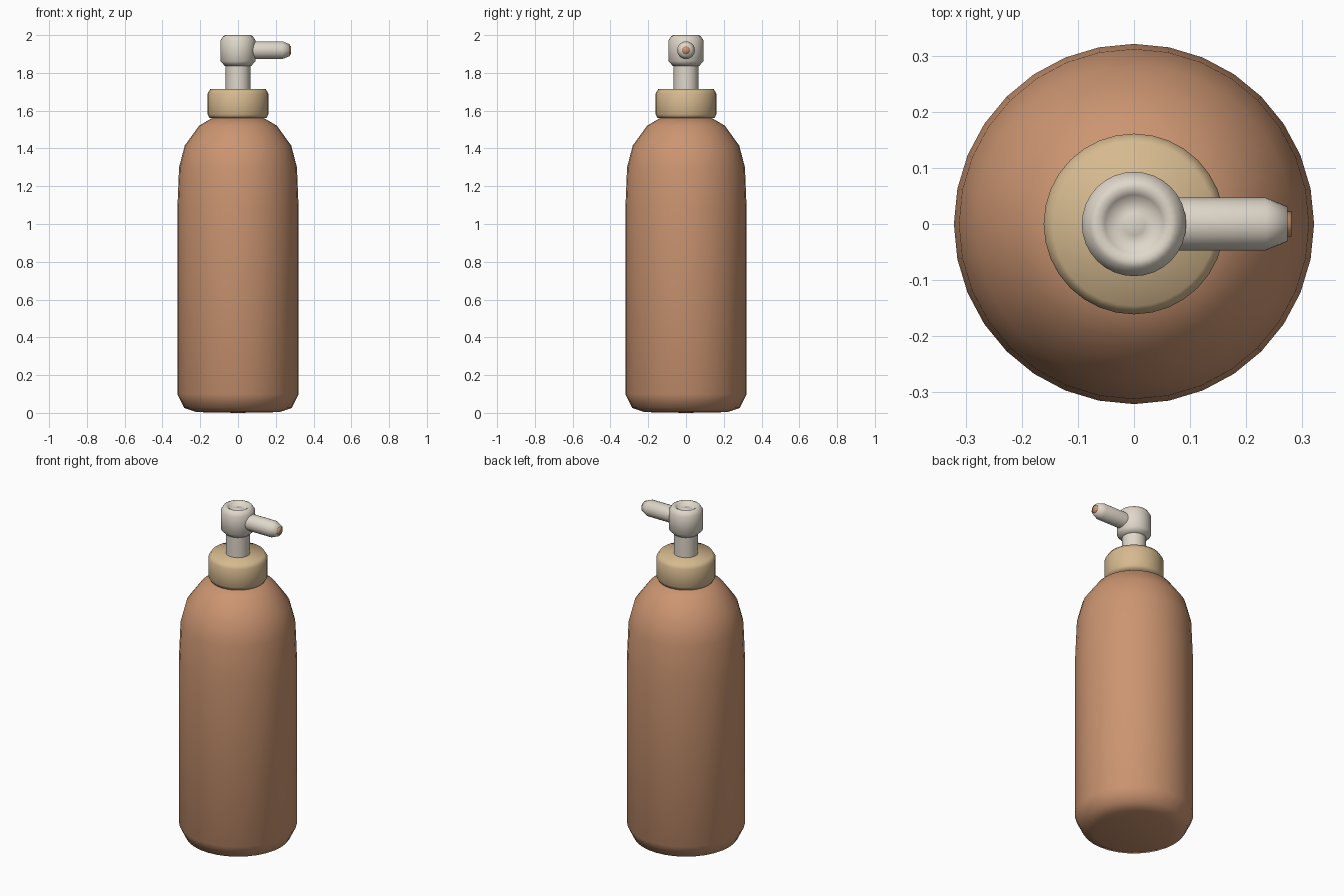
import bpy, bmesh
from math import cos, sin, pi, radians
from mathutils import Matrix

cube = bpy.data.objects.get("Cube")
if cube:
    bpy.data.objects.remove(cube)


def material(name, rgb):
    m = bpy.data.materials.new(name)
    m.diffuse_color = (*rgb, 1)
    m.use_nodes = True
    for node in m.node_tree.nodes:
        if node.type == 'BSDF_PRINCIPLED':
            node.inputs["Base Color"].default_value = (*rgb, 1)
    return m


def lathe(name, profile, mat, sides=32, matrix=None):
    """Spin (radius, height) points about z; radius 0 closes the end in a point."""
    bm = bmesh.new()
    rings = []
    for r, z in profile:
        if r == 0:
            rings.append([bm.verts.new((0, 0, z))] * sides)
        else:
            rings.append([bm.verts.new((r * cos(2 * pi * i / sides),
                                        r * sin(2 * pi * i / sides), z))
                          for i in range(sides)])
    for low, high in zip(rings, rings[1:]):
        for i in range(sides):
            j = (i + 1) % sides
            corners = dict.fromkeys((low[i], low[j], high[j], high[i]))
            bm.faces.new(list(corners))
    if matrix:
        bm.transform(matrix)
    bmesh.ops.recalc_face_normals(bm, faces=bm.faces)
    for f in bm.faces:
        f.smooth = True
    mesh = bpy.data.meshes.new(name)
    bm.to_mesh(mesh)
    bm.free()
    mesh.materials.append(mat)
    obj = bpy.data.objects.new(name, mesh)
    bpy.context.collection.objects.link(obj)
    return obj


terracotta = material("terracotta", (0.60, 0.30, 0.165))
sand = material("sand", (0.67, 0.49, 0.275))
ivory = material("ivory", (0.74, 0.68, 0.59))

# Bottle with rounded foot, straight wall and curved shoulder
lathe("bottle", [(0, 0), (0.22, 0.004), (0.285, 0.026), (0.321, 0.10),
                 (0.321, 1.08), (0.312, 1.30), (0.282, 1.415),
                 (0.206, 1.52), (0.135, 1.562), (0, 1.565)], terracotta)

# Threaded-on collar with chamfered rims
lathe("collar", [(0, 1.56), (0.15, 1.56), (0.161, 1.58), (0.161, 1.69),
                 (0.146, 1.715), (0, 1.715)], sand)

# Pump stem
lathe("stem", [(0.065, 1.70), (0.065, 1.85)], ivory)

# Pump head with a dished top and a small raised centre
lathe("pump_head", [(0, 1.837), (0.07, 1.837), (0.093, 1.862), (0.093, 1.972),
                    (0.078, 1.995), (0.066, 2.0), (0.052, 1.992),
                    (0.04, 1.978), (0.02, 1.982), (0, 1.988)], ivory)

# Spout to the left, with tapered end and coloured outlet
sideways = Matrix.Translation((0, 0, 1.92)) @ Matrix.Rotation(radians(90), 4, 'Y')
lathe("spout", [(0.047, 0.06), (0.047, 0.235), (0.031, 0.274), (0, 0.274)],
      ivory, 24, sideways)
lathe("outlet", [(0.022, 0.265), (0.022, 0.281), (0, 0.281)],
      terracotta, 16, sideways)
